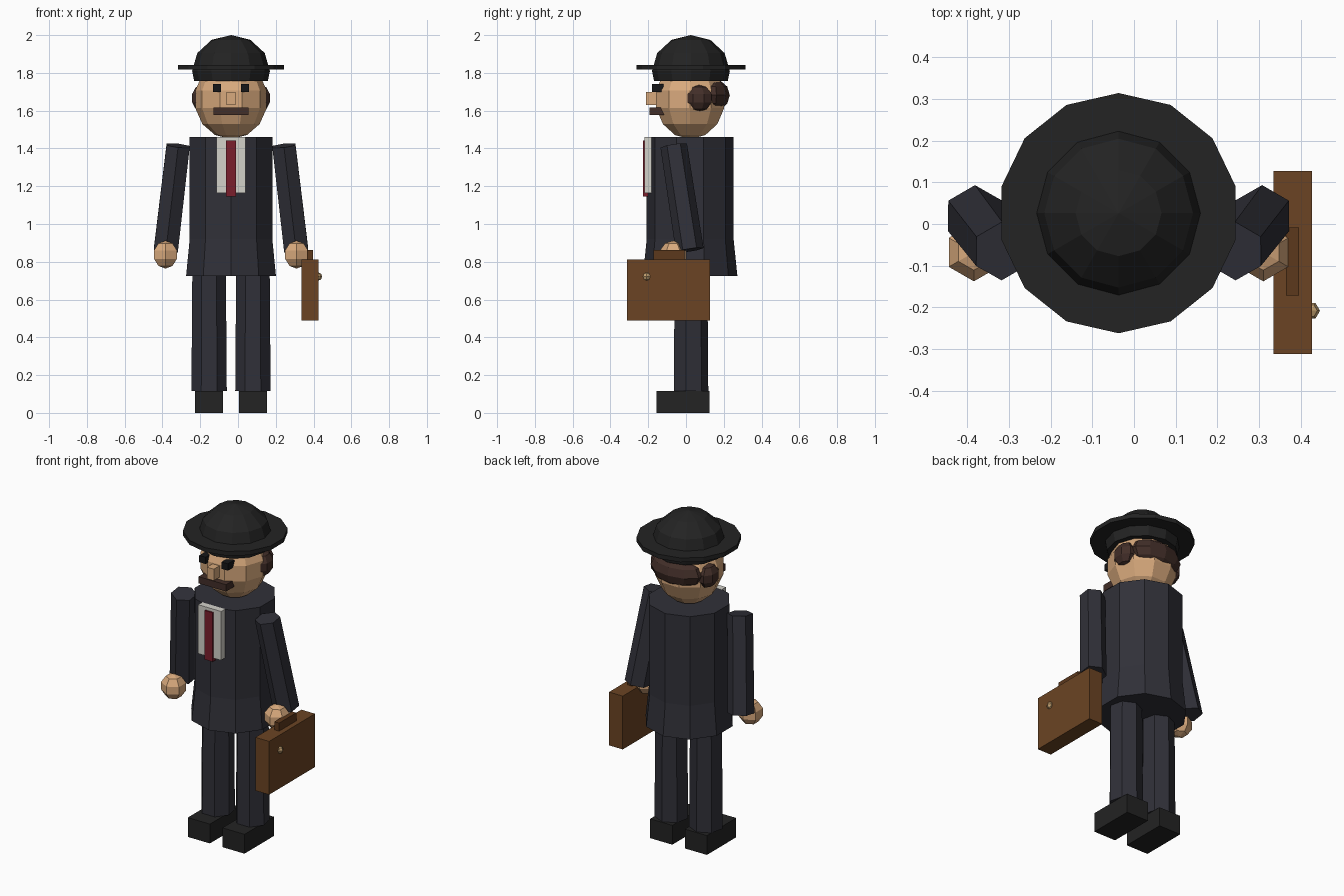
import bpy, math
from mathutils import Vector

if "Cube" in bpy.data.objects:
    bpy.data.objects.remove(bpy.data.objects["Cube"])

CX, CY = -0.037, 0.022          # body axis


def material(name, rgb):
    m = bpy.data.materials.new(name)
    lin = [((c / 255 + 0.055) / 1.055) ** 2.4 if c > 10 else c / 3294 for c in rgb]
    m.diffuse_color = (*lin, 1)
    m.use_nodes = True
    m.node_tree.nodes["Principled BSDF"].inputs["Base Color"].default_value = m.diffuse_color
    return m


SKIN = material("skin", (217, 170, 125))
HAIR = material("hair_brown", (66, 46, 40))
SUIT = material("suit_navy", (48, 48, 56))
BLACK = material("black", (35, 35, 35))
EYE = material("eye_dark", (22, 22, 24))
SHIRT = material("shirt_white", (212, 210, 202))
TIE = material("tie_red", (122, 30, 44))
LEATHER = material("case_brown", (107, 68, 35))
HANDLE = material("handle_brown", (92, 56, 28))
BRASS = material("brass", (200, 165, 115))


def make(name, verts, faces, mat):
    me = bpy.data.meshes.new(name)
    me.from_pydata(verts, [], faces)
    me.materials.append(mat)
    ob = bpy.data.objects.new(name, me)
    bpy.context.collection.objects.link(ob)
    return ob


def box(name, mat, x, y, z):
    """Box from (min, max) pairs."""
    v = [(a, b, c) for c in z for b in y for a in x]
    f = [(0, 2, 3, 1), (4, 5, 7, 6), (0, 1, 5, 4), (2, 6, 7, 3), (0, 4, 6, 2), (1, 3, 7, 5)]
    return make(name, v, f, mat)


def lathe(name, mat, profile, n, loc, start=90, scale=(1, 1, 1)):
    """Faceted turned solid; profile is (radius, z) from bottom to top."""
    v, f = [], []
    for r, z in profile:
        for i in range(n):
            a = math.radians(start) + 2 * math.pi * i / n
            v.append((loc[0] + r * math.cos(a) * scale[0],
                      loc[1] + r * math.sin(a) * scale[1], loc[2] + z * scale[2]))
    for k in range(len(profile) - 1):
        for i in range(n):
            j = (i + 1) % n
            f.append((k * n + i, k * n + j, k * n + n + j, k * n + n + i))
    f.append(tuple(reversed(range(n))))
    f.append(tuple(range((len(profile) - 1) * n, len(profile) * n)))
    return make(name, v, f, mat)


def ball(name, mat, n, rings, loc, scale, start=90):
    prof = []
    for k in range(rings + 1):
        a = math.pi * k / rings
        prof.append((max(math.sin(a), 0.001), -math.cos(a)))
    return lathe(name, mat, prof, n, loc, start, scale)


# head, face and hair
ball("head", SKIN, 10, 7, (CX, CY, 1.66), (0.194, 0.194, 0.21), 0)
box("nose", SKIN, (CX - 0.023, CX + 0.023), (-0.212, -0.12), (1.63, 1.70))
box("moustache", HAIR, (CX - 0.092, CX + 0.092), (-0.193, -0.10), (1.576, 1.617))
ball("back_hair", HAIR, 10, 6, (CX, 0.13, 1.682), (0.17, 0.102, 0.09))
for s, side in ((-1, "left"), (1, "right")):
    ex = CX + s * 0.075
    box("eye_" + side, EYE, (ex - 0.021, ex + 0.021), (-0.181, -0.12), (1.699, 1.74))
    ball("side_hair_" + side, HAIR, 8, 5, (CX + s * 0.155, 0.066, 1.666),
         (0.058, 0.08, 0.072), 22.5)

# hat
lathe("hat_brim", BLACK, [(0.288, 1.817), (0.288, 1.843)], 14, (CX, 0.026, 0))
crown = [(0.195, 1.757)]
for a in (90, 60, 30, 0):
    t = math.radians(a)
    crown.append((max(0.206 * math.sin(t), 0.001), 1.81 + 0.19 * math.cos(t)))
lathe("hat_crown", BLACK, crown, 12, (CX, 0.026, 0))

# jacket, shirt and tie
lathe("jacket", SUIT, [(0.25, 0.725), (0.23, 0.92), (0.23, 1.46)], 10, (CX, CY, 0))
box("shirt_front", SHIRT, (CX - 0.077, CX + 0.077), (-0.219, -0.18), (1.165, 1.461))
box("tie", TIE, (CX - 0.027, CX + 0.027), (-0.228, -0.20), (1.146, 1.443))

# arms, hands, legs and shoes
for s, side in ((-1, "left"), (1, "right")):
    top = Vector((CX + s * 0.28, -0.065, 1.415))
    low = Vector((CX + s * 0.345, 0.02, 0.862))
    axis = top - low
    arm = lathe("arm_" + side, SUIT, [(0.074, 0), (0.071, axis.length)], 6, (0, 0, 0))
    arm.rotation_mode = 'QUATERNION'
    arm.rotation_quaternion = Vector((0, 0, 1)).rotation_difference(axis)
    arm.location = low
    ball("hand_" + side, SKIN, 6, 5, (CX + s * 0.347, -0.068, 0.838), (0.073, 0.073, 0.074))
    lx = CX + s * 0.116
    lathe("leg_" + side, SUIT, [(0.096, 0.117), (0.091, 0.76)], 7, (lx, CY, 0))
    box("shoe_" + side, BLACK, (lx - 0.074, lx + 0.074), (-0.156, 0.124), (0, 0.117))

# briefcase
box("briefcase", LEATHER, (0.335, 0.427), (-0.312, 0.127), (0.49, 0.813))
box("briefcase_handle", HANDLE, (0.364, 0.396), (-0.172, -0.008), (0.80, 0.862))
ball("briefcase_clasp", BRASS, 6, 4, (0.424, -0.208, 0.722), (0.022, 0.022, 0.022), 0)
